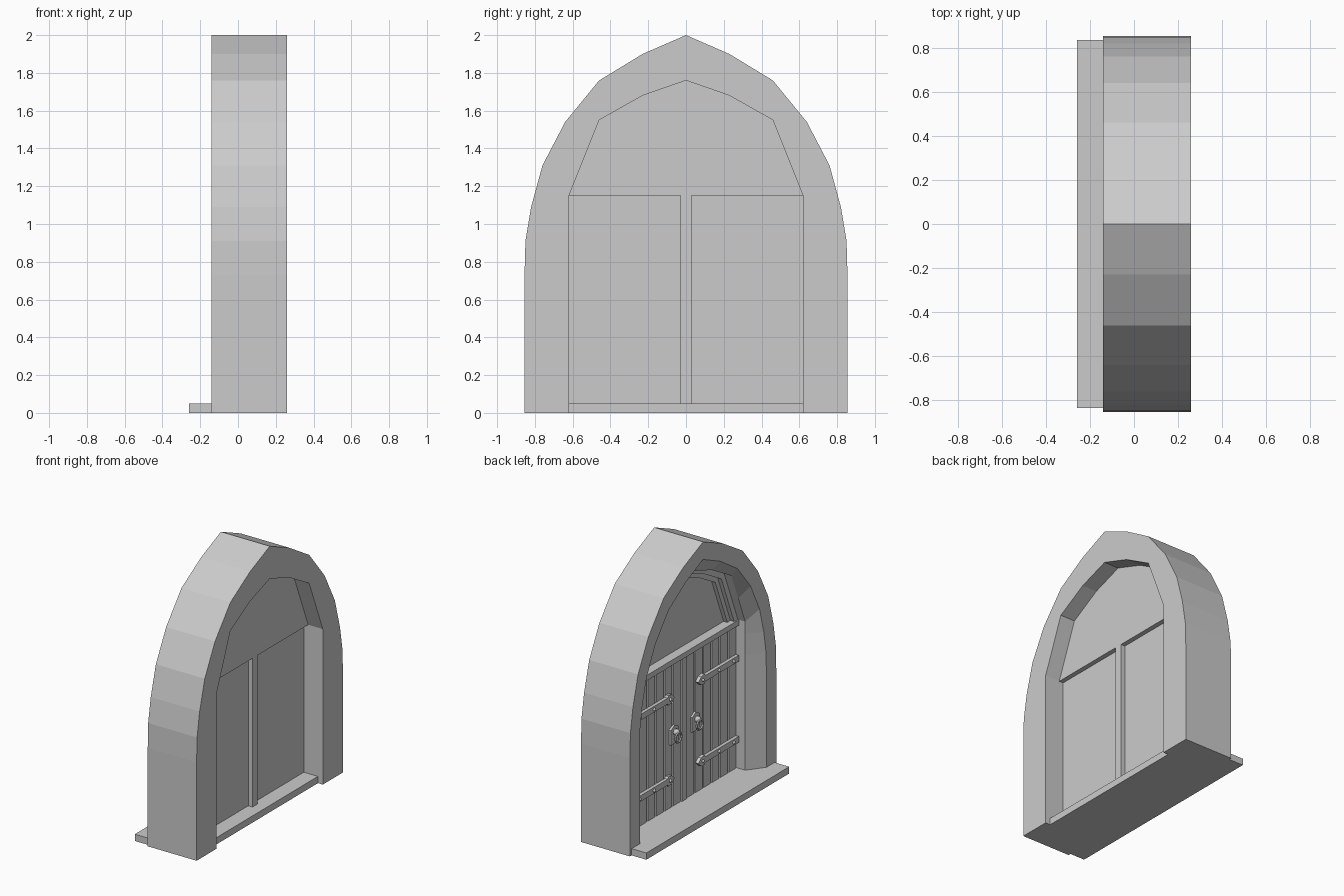
import bpy, bmesh, math
from mathutils import Vector

cube = bpy.data.objects.get("Cube")
if cube:
    bpy.data.objects.remove(cube, do_unlink=True)

stone = bpy.data.materials.new("plain_grey")
stone.use_nodes = True
GREY = (0.6, 0.6, 0.6, 1)
stone.diffuse_color = GREY
stone.node_tree.nodes["Principled BSDF"].inputs["Base Color"].default_value = GREY


def finish(name, bm):
    bmesh.ops.recalc_face_normals(bm, faces=bm.faces)
    mesh = bpy.data.meshes.new(name)
    bm.to_mesh(mesh)
    bm.free()
    mesh.materials.append(stone)
    ob = bpy.data.objects.new(name, mesh)
    bpy.context.collection.objects.link(ob)
    return ob


def box(name, x, y, z):
    """Box from (min, max) ranges."""
    bm = bmesh.new()
    bmesh.ops.create_cube(bm, size=1)
    for v in bm.verts:
        v.co = [r[0] if c < 0 else r[1] for r, c in zip((x, y, z), v.co)]
    return finish(name, bm)


def prism(name, pts, x0, x1):
    """Outline in (y, z) extruded along x."""
    bm = bmesh.new()
    a, b = ([bm.verts.new((x, y, z)) for y, z in pts] for x in (x0, x1))
    bm.faces.new(a)
    bm.faces.new(b)
    for i in range(len(a)):
        j = (i + 1) % len(a)
        bm.faces.new((a[i], a[j], b[j], b[i]))
    return finish(name, bm)


def whole(half):
    """Mirror a half outline that ends at the apex."""
    return half + [(-y, z) for y, z in reversed(half[:-1])]


def loft(name, sections):
    """Closed ring of open arch outlines, each (x, outline), capped at the feet."""
    bm = bmesh.new()
    rows = [[bm.verts.new((x, y, z)) for y, z in pts] for x, pts in sections]
    for k, a in enumerate(rows):
        b = rows[(k + 1) % len(rows)]
        for i in range(len(a) - 1):
            bm.faces.new((a[i], a[i + 1], b[i + 1], b[i]))
    for end in (0, -1):
        bm.faces.new([r[end] for r in rows])
    return finish(name, bm)


# Arch outlines: outer wall, wide mouth of the splay, inner opening
outer = whole([(.855, 0), (.855, .73), (.85, .91), (.82, 1.09), (.76, 1.31),
               (.64, 1.54), (.46, 1.76), (.23, 1.9), (0, 2)])
mouth = whole([(.74, 0), (.74, .73), (.735, .9), (.71, 1.06), (.66, 1.25),
               (.555, 1.46), (.4, 1.65), (.2, 1.78), (0, 1.87)])
inner = whole([(.62, 0), (.62, .73), (.62, .9), (.62, 1.06), (.62, 1.15),
               (.54, 1.35), (.46, 1.55), (.23, 1.68), (0, 1.76)])
loft("stone_arch", [(.26, outer), (-.14, outer), (-.14, mouth), (-.05, inner), (.26, inner)])

# Doorstep and sill
box("doorstep", (-.26, -.05), (-.835, .835), (0, .05))
box("sill", (-.05, .22), (-.62, .62), (0, .05))

# Panel over the doors with a stepped rim
crown = whole([(.62, 1.15), (.46, 1.55), (.23, 1.68), (0, 1.76)])
prism("upper_panel", crown, .07, .14)


def shrink(s):
    return [(y * s, 1.15 + (z - 1.15) * s) for y, z in crown]


for name, s, x in (("outer_rim", .93, .01), ("inner_rim", .87, .04)):
    loft(name, [(x, crown), (x, shrink(s)), (.07, shrink(s)), (.07, crown)])
box("lintel", (0, .08), (-.62, .62), (1.11, 1.15))
box("centre_post", (.012, .14), (-.03, .03), (.05, 1.15))


def ring(name, centre, radius, thick):
    bpy.ops.mesh.primitive_torus_add(location=centre, rotation=(0, math.pi / 2, 0),
                                     major_radius=radius, minor_radius=thick,
                                     major_segments=16, minor_segments=6)
    ob = bpy.context.object
    ob.name = name
    ob.data.materials.append(stone)
    bpy.ops.object.shade_smooth_by_angle()


def ball(name, centre, radius):
    bm = bmesh.new()
    bmesh.ops.create_uvsphere(bm, u_segments=10, v_segments=6, radius=radius)
    bmesh.ops.translate(bm, verts=bm.verts, vec=Vector(centre))
    for f in bm.faces:
        f.smooth = True
    finish(name, bm)


# Two door leaves with planks, straps and ring handles
PLANKS = 6
for side, s in (("left", 1), ("right", -1)):
    def span(a, b):
        return tuple(sorted((a * s, b * s)))

    box(side + "_door", (.04, .105), span(.03, .62), (.05, 1.15))
    width = .59 / PLANKS
    for i in range(PLANKS):
        y = .03 + i * width
        box(f"{side}_plank_{i}", (.02, .04), span(y + .008, y + width - .008), (.05, 1.11))

    for level, z in (("lower", .27), ("upper", .87)):
        strap = [(.61, -.022), (.22, -.022), (.21, -.036), (.17, -.03), (.14, 0),
                 (.17, .03), (.21, .036), (.22, .022), (.61, .022)]
        prism(f"{side}_{level}_strap", [(y * s, z + h) for y, h in strap], -.005, .02)
        for y in (.19, .38, .55):
            ball(f"{side}_{level}_rivet", (-.006, y * s, z), .012)

    y = .125 * s
    plate = [(-.045, -.06), (.045, -.06), (.045, .05), (0, .075), (-.045, .05)]
    prism(side + "_handle_plate", [(y + a, .58 + h) for a, h in plate], .005, .02)
    ball(side + "_handle_knob", (-.01, y, .605), .024)
    ring(side + "_handle_ring", (-.025, y, .57), .035, .008)
